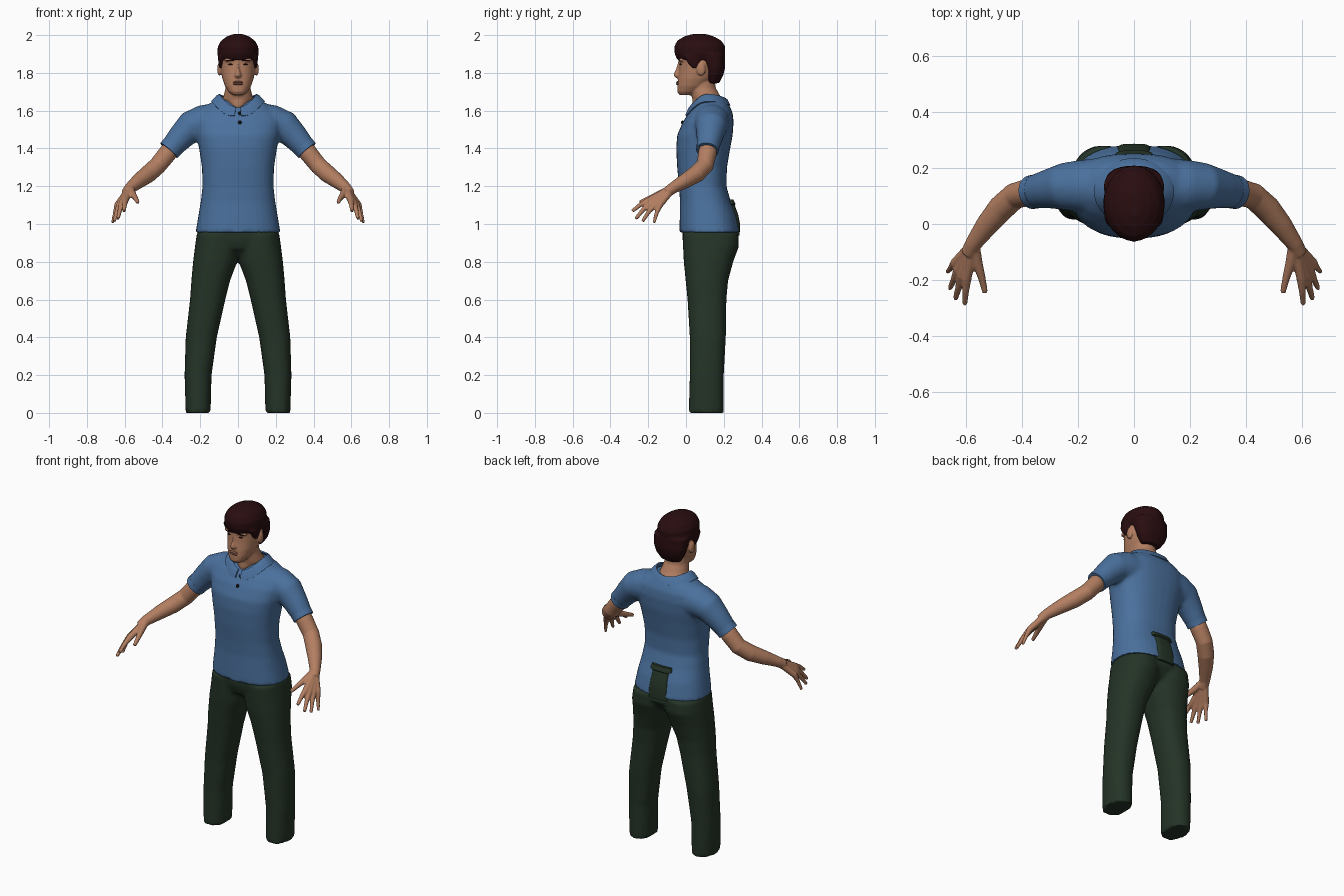
import bpy, bmesh, math
from mathutils import Vector, Matrix

cube = bpy.data.objects.get("Cube")
if cube:
    bpy.data.objects.remove(cube)


def material(name, rgb):
    m = bpy.data.materials.new(name)
    m.use_nodes = True
    m.diffuse_color = (*rgb, 1)
    bsdf = next(n for n in m.node_tree.nodes if n.type == 'BSDF_PRINCIPLED')
    bsdf.inputs["Base Color"].default_value = (*rgb, 1)
    bsdf.inputs["Roughness"].default_value = 0.8
    return m


SKIN = material("skin", (0.45, 0.21, 0.12))
HAIR = material("dark_hair", (0.022, 0.004, 0.005))
BLUE = material("blue_cloth", (0.07, 0.165, 0.34))
GREEN = material("dark_green_cloth", (0.018, 0.034, 0.02))
BLACK = material("black_button", (0.005, 0.005, 0.006))
LIP = material("lip", (0.3, 0.12, 0.08))


def skin_rings(bm, rings):
    """Join equal rings of points into a closed solid."""
    loops = [[bm.verts.new(p) for p in ring] for ring in rings]
    n = len(loops[0])
    for a, b in zip(loops, loops[1:]):
        for i in range(n):
            j = (i + 1) % n
            bm.faces.new((a[i], a[j], b[j], b[i]))
    bm.faces.new(loops[0][::-1])
    bm.faces.new(loops[-1])


def stack(bm, rows, side=1, power=2.0, n=32):
    """Horizontal rounded sections: (z, x0, x1, y0, y1)."""
    def bend(v):
        return math.copysign(abs(v) ** (2 / power), v)
    rings = []
    for z, x0, x1, y0, y1 in rows:
        ring = []
        for i in range(n):
            t = math.tau * i / n
            x = (x0 + x1) / 2 + (x1 - x0) / 2 * bend(math.cos(t))
            y = (y0 + y1) / 2 + (y1 - y0) / 2 * bend(math.sin(t))
            ring.append((side * x, y, z))
        rings.append(ring)
    skin_rings(bm, rings)


def centred(rows):
    return [(z, -x, x, y0, y1) for z, x, y0, y1 in rows]


def tube(bm, path, side=1, n=20):
    """Round limb through points (x, y, z, radius)."""
    pts = [Vector((side * p[0], p[1], p[2])) for p in path]
    rings = []
    for k, p in enumerate(pts):
        d = pts[min(k + 1, len(pts) - 1)] - pts[max(k - 1, 0)]
        q = d.to_track_quat('Z', 'Y')
        r = path[k][3]
        rings.append([p + q @ Vector((r * math.cos(math.tau * i / n),
                                      r * math.sin(math.tau * i / n), 0)) for i in range(n)])
    skin_rings(bm, rings)


def ball(bm, loc, size):
    bmesh.ops.create_uvsphere(bm, u_segments=20, v_segments=12, radius=1,
                              matrix=Matrix.Translation(loc) @ Matrix.Diagonal((*size, 1)))


def finish(name, bm, mat, voxel=0, smooth=4, solid=0):
    bmesh.ops.recalc_face_normals(bm, faces=bm.faces)
    me = bpy.data.meshes.new(name)
    bm.to_mesh(me)
    bm.free()
    ob = bpy.data.objects.new(name, me)
    bpy.context.collection.objects.link(ob)
    me.materials.append(mat)
    bpy.ops.object.select_all(action='DESELECT')
    ob.select_set(True)
    bpy.context.view_layer.objects.active = ob
    if voxel:
        m = ob.modifiers.new("merge", 'REMESH')
        m.mode = 'VOXEL'
        m.voxel_size = voxel
        s = ob.modifiers.new("soften", 'SMOOTH')
        s.factor = 0.5
        s.iterations = smooth
    if solid:
        m = ob.modifiers.new("thickness", 'SOLIDIFY')
        m.thickness = solid
        m.offset = 0
    for m in list(ob.modifiers):
        bpy.ops.object.modifier_apply(modifier=m.name)
    if not ob.data.materials:
        ob.data.materials.append(mat)
    bpy.ops.object.shade_smooth_by_angle(angle=math.radians(50))
    return ob


# Trousers: two legs and the seat merged
bm = bmesh.new()
for s in (1, -1):
    stack(bm, [(0, .145, .277, .014, .2), (.2, .14, .283, .02, .2), (.4, .112, .277, .02, .211),
               (.6, .067, .254, .008, .214), (.7, .042, .247, -.002, .223),
               (.8, .004, .238, -.012, .25), (.88, -.01, .228, -.016, .28),
               (.95, -.01, .218, -.018, .278)], s, 2.3)
stack(bm, centred([(.83, .07, .05, .18), (.87, .18, -.004, .24), (.92, .222, -.02, .278),
                   (.99, .205, -.02, .262)]), 1, 2.3)
finish("trousers", bm, GREEN, 0.011)

# Back waistband showing through the shirt
bm = bmesh.new()
stack(bm, centred([(.94, .062, .22, .284), (1.0, .06, .22, .286), (1.05, .056, .2, .276),
                   (1.1, .054, .19, .258), (1.105, .07, .19, .262), (1.13, .066, .18, .25)]), 1, 4)
finish("back_waistband", bm, GREEN)

# Shirt: body and sleeves merged
bm = bmesh.new()
stack(bm, centred([(.955, .225, -.034, .284), (1.05, .209, -.033, .264), (1.12, .197, -.032, .237),
                   (1.2, .188, -.037, .214), (1.3, .191, -.047, .217), (1.4, .206, -.052, .234),
                   (1.47, .222, -.047, .247), (1.54, .235, -.017, .252), (1.59, .215, .015, .247),
                   (1.63, .165, .045, .228), (1.66, .11, .065, .2)]), 1, 2.4)
for s in (1, -1):
    tube(bm, [(.12, .135, 1.54, .1), (.19, .135, 1.535, .094), (.25, .134, 1.515, .084),
              (.305, .125, 1.458, .07), (.362, .114, 1.393, .058)], s)
finish("shirt", bm, BLUE, 0.011)

# Sleeve cuffs
for s, label in ((1, "left"), (-1, "right")):
    bm = bmesh.new()
    tube(bm, [(.345, .117, 1.413, .061), (.366, .113, 1.389, .06)], s, 28)
    finish(label + "_cuff", bm, BLUE)

# Folded collar, low at the front and high at the sides
bm = bmesh.new()
prev = None
steps = 40
for i in range(steps + 1):
    t = -math.pi / 2 + 0.12 + (math.tau - 0.24) * i / steps
    c, si = math.cos(t), math.sin(t)
    top = 1.665 + .02 * c * c - .05 * max(0, -si) ** 2
    tip = .02 * max(0, -si) ** 3 * min(1, abs(c) * 2)
    pair = [bm.verts.new((.098 * c, .115 + .09 * si, top)),
            bm.verts.new((.112 * c, .115 + .102 * si, top - .008)),
            bm.verts.new((.14 * c, .115 + .116 * si, top - .038 - tip))]
    if prev:
        for k in (0, 1):
            bm.faces.new((prev[k], pair[k], pair[k + 1], prev[k + 1]))
    prev = pair
finish("collar", bm, BLUE, solid=0.008)

# Buttons
bm = bmesh.new()
for y, z in ((.013, 1.585), (-.018, 1.537)):
    ball(bm, (.01, y, z), (.01, .008, .01))
finish("buttons", bm, BLACK)

# Head with neck, nose, ears and brow ridge
bm = bmesh.new()
stack(bm, centred([(1.682, .03, -.034, .03), (1.7, .05, -.046, .07), (1.73, .069, -.046, .11),
                   (1.77, .083, -.043, .15), (1.81, .091, -.038, .18), (1.85, .095, -.036, .19),
                   (1.9, .096, -.042, .19), (1.95, .08, -.02, .17)]), 1, 2.2)
stack(bm, centred([(1.59, .02, .04, .18), (1.63, .055, .032, .19), (1.66, .082, .034, .195),
                   (1.68, .076, .028, .18), (1.72, .066, .02, .158), (1.77, .064, .02, .15)]))
stack(bm, centred([(1.774, .018, -.054, .02), (1.785, .023, -.065, .02), (1.797, .018, -.064, .02),
                   (1.82, .011, -.053, .02), (1.85, .01, -.044, .02), (1.87, .014, -.042, .02)]))
for s in (1, -1):
    ball(bm, (s * .098, .08, 1.82), (.012, .024, .036))
    ball(bm, (s * .04, -.022, 1.868), (.035, .016, .01))
finish("head", bm, SKIN, 0.005, 4)

# Lips, eyes and brows
bm = bmesh.new()
for z in (1.741, 1.751):
    ball(bm, (0, -.043, z), (.027, .009, .006))
finish("lips", bm, LIP)
bm = bmesh.new()
for s in (1, -1):
    ball(bm, (s * .038, -.028, 1.845), (.014, .006, .004))
    ball(bm, (s * .04, -.033, 1.866), (.023, .007, .004))
finish("eyes_and_brows", bm, HAIR)

# Hair: crown, nape and sideburns merged
bm = bmesh.new()
stack(bm, centred([(1.868, .1, -.046, .19), (1.9, .11, -.06, .207), (1.94, .107, -.062, .208),
                   (1.97, .09, -.047, .188), (1.992, .06, -.012, .15), (2.005, .028, .03, .11)]))
stack(bm, centred([(1.745, .06, .11, .175), (1.79, .09, .1, .198), (1.83, .102, .09, .208),
                   (1.9, .108, .05, .207)]), 1, 2.3)
for s in (1, -1):
    stack(bm, [(1.825, .08, .098, .035, .06), (1.85, .075, .104, .01, .075),
               (1.89, .075, .106, -.01, .09)], s)
finish("hair", bm, HAIR, 0.007, 3)

# Arms: forearm, palm bones, fingers and thumb merged
wrist = (.572, -.07, 1.19)
fingers = [((.597, -.195, 1.125), (.603, -.285, 1.068), .0125),
           ((.613, -.185, 1.113), (.636, -.266, 1.028), .0125),
           ((.627, -.165, 1.103), (.656, -.23, 1.014), .012),
           ((.638, -.14, 1.1), (.664, -.17, 1.006), .011)]
for s, label in ((1, "left"), (-1, "right")):
    bm = bmesh.new()
    tube(bm, [(.33, .12, 1.43, .046), (.375, .113, 1.372, .049), (.425, .1, 1.31, .047),
              (.475, .055, 1.265, .047), (.525, -.005, 1.228, .04), (*wrist, .03),
              (.59, -.105, 1.165, .028)], s)
    for knuckle, tip, r in fingers:
        mid = [(a + b) / 2 for a, b in zip(knuckle, tip)]
        mid[2] += .006
        tube(bm, [(*wrist, .02), (*knuckle, .018), (*mid, r), (*tip, r * .75)], s, 14)
    tube(bm, [(*wrist, .022), (.558, -.14, 1.158, .019), (.543, -.19, 1.138, .014),
              (.53, -.245, 1.115, .01)], s, 14)
    finish(label + "_arm", bm, SKIN, 0.005, 3)
